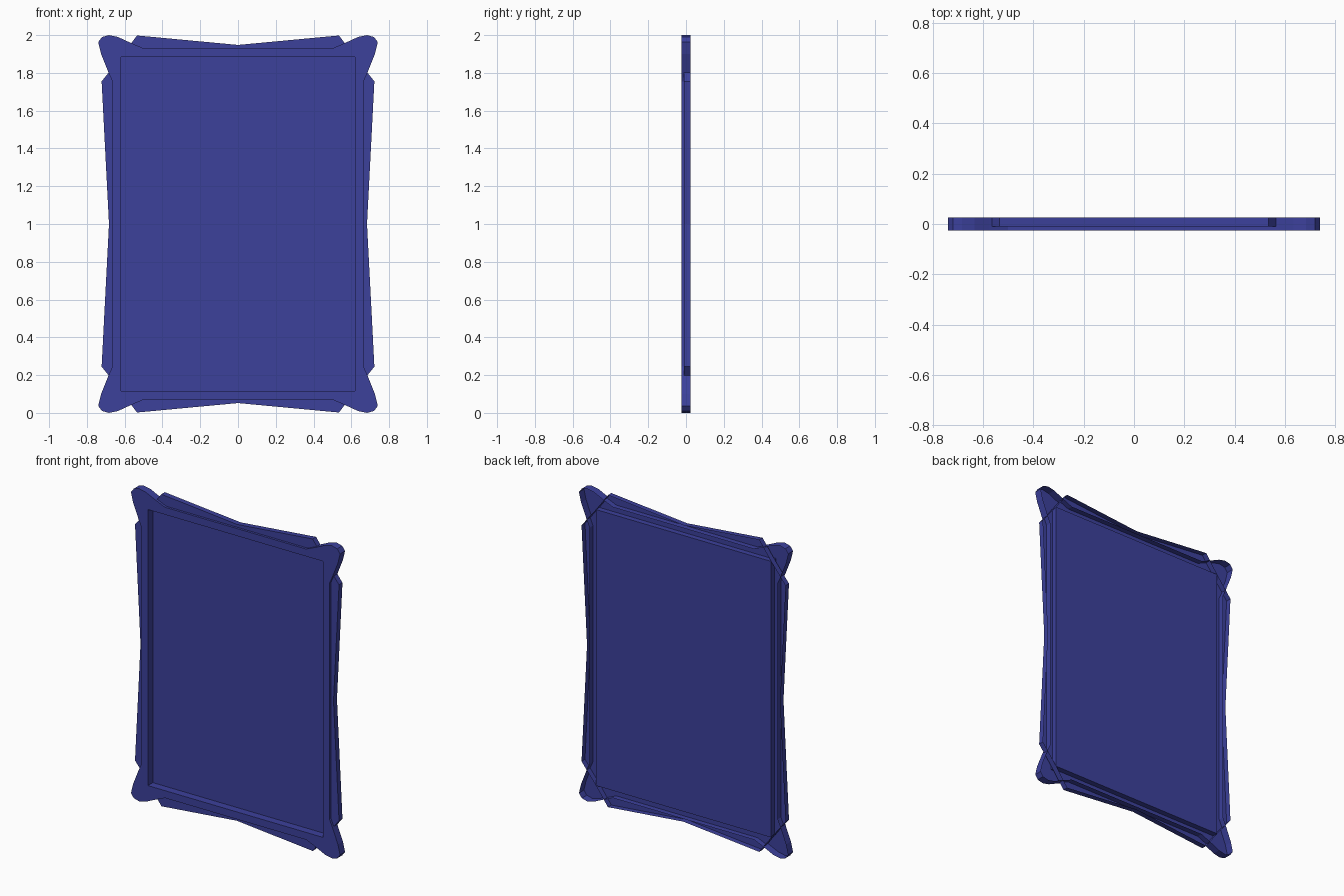
import bpy, bmesh

if "Cube" in bpy.data.objects:
    bpy.data.objects.remove(bpy.data.objects["Cube"])

FRONT, WING_FRONT, BACK = -0.025, -0.01, 0.025
MID = 1.0            # height of the frame's centre
OX, OZ = 0.62, 0.883  # half size of the picture opening

mat = bpy.data.materials.new("blue")
mat.diffuse_color = (0.045, 0.052, 0.33, 1)
mat.use_nodes = True
mat.node_tree.nodes["Principled BSDF"].inputs["Base Color"].default_value = mat.diffuse_color


def add_loop(bm, pts, y):
    vs = [bm.verts.new((x, y, z + MID)) for x, z in pts]
    return [bm.edges.new((vs[i], vs[(i + 1) % len(vs)])) for i in range(len(vs))]


def add_walls(bm, pts, y0, y1):
    n = len(pts)
    a = [bm.verts.new((x, y0, z + MID)) for x, z in pts]
    b = [bm.verts.new((x, y1, z + MID)) for x, z in pts]
    for i in range(n):
        j = (i + 1) % n
        bm.faces.new((a[i], a[j], b[j], b[i]))


def finish(bm, name):
    bmesh.ops.remove_doubles(bm, verts=bm.verts, dist=1e-5)
    bmesh.ops.recalc_face_normals(bm, faces=bm.faces)
    me = bpy.data.meshes.new(name)
    bm.to_mesh(me)
    bm.free()
    me.materials.append(mat)
    ob = bpy.data.objects.new(name, me)
    bpy.context.collection.objects.link(ob)
    return ob


# one corner lobe, mirrored into the full outline
lobe = [(0.50, 0.93), (0.577, 0.963), (0.635, 0.99), (0.683, 1.0), (0.72, 0.99),
        (0.74, 0.963), (0.725, 0.90), (0.685, 0.80), (0.665, 0.755)]
right = lobe + [(x, -z) for x, z in reversed(lobe)]
outline = right + [(-x, z) for x, z in reversed(right)]
opening = [(-OX, -OZ), (OX, -OZ), (OX, OZ), (-OX, OZ)]

# frame: front ring with outer and inner walls, hollow at the back
bm = bmesh.new()
edges = add_loop(bm, outline, FRONT) + add_loop(bm, opening, FRONT)
bmesh.ops.triangle_fill(bm, edges=edges, use_beauty=True, normal=(0, -1, 0))
add_walls(bm, outline, FRONT, BACK)
add_walls(bm, opening, FRONT, BACK)
finish(bm, "frame")

# flat panel closing the opening at the back
bm = bmesh.new()
bm.faces.new([bm.verts.new((x, BACK, z + MID)) for x, z in opening])
finish(bm, "panel")

# flared wings behind the frame, hollow at the back
top = [(-OX, OZ), (OX, OZ), (0.535, 0.998), (0, 0.948), (-0.535, 0.998)]
side = [(OX, OZ), (OX, -OZ), (0.722, -0.755), (0.683, 0), (0.722, 0.755)]
wings = {
    "top_wing": top,
    "bottom_wing": [(x, -z) for x, z in top],
    "right_wing": side,
    "left_wing": [(-x, z) for x, z in side],
}
for name, pts in wings.items():
    bm = bmesh.new()
    bm.faces.new([bm.verts.new((x, WING_FRONT, z + MID)) for x, z in pts])
    # walls on the outer edges only; the frame supplies the inner one
    rim = pts[1:] + pts[:1]
    for (x0, z0), (x1, z1) in zip(rim, rim[1:]):
        bm.faces.new([bm.verts.new(c) for c in (
            (x0, WING_FRONT, z0 + MID), (x1, WING_FRONT, z1 + MID),
            (x1, BACK, z1 + MID), (x0, BACK, z0 + MID))])
    finish(bm, name)
